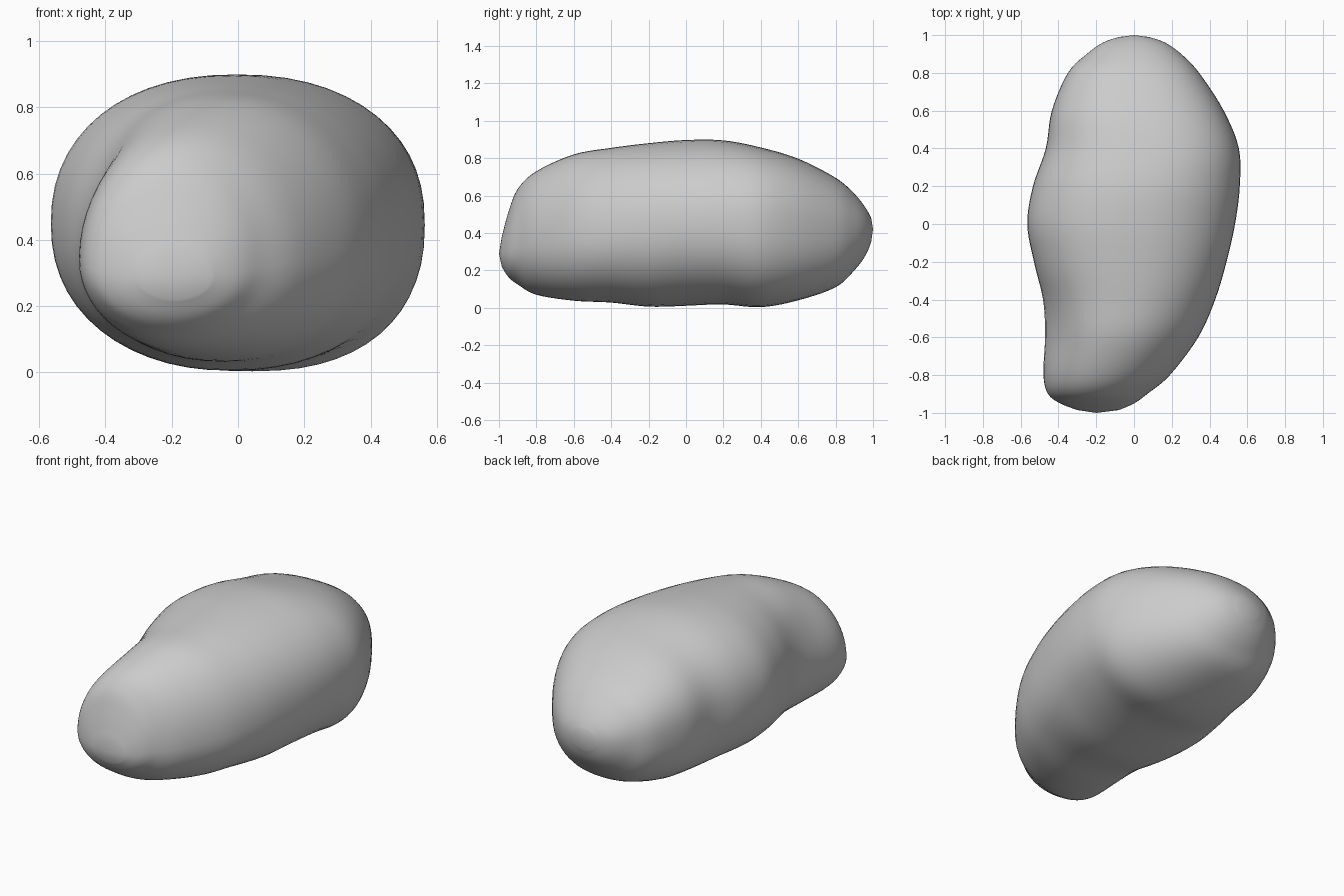
import bpy, bmesh, math
from mathutils import Vector

if "Cube" in bpy.data.objects:
    bpy.data.objects.remove(bpy.data.objects["Cube"])

# Stations: y, left x, right x, bottom z, top z, widest z, squareness
STATIONS = [
    (-0.985, -0.30, -0.08, 0.22, 0.38, 0.29, 2.0),
    (-0.95, -0.39, 0.00, 0.165, 0.51, 0.30, 2.0),
    (-0.90, -0.455, 0.07, 0.125, 0.635, 0.32, 2.0),
    (-0.80, -0.48, 0.19, 0.07, 0.73, 0.34, 2.05),
    (-0.60, -0.475, 0.34, 0.038, 0.82, 0.37, 2.1),
    (-0.40, -0.485, 0.43, 0.028, 0.855, 0.40, 2.15),
    (-0.20, -0.53, 0.49, 0.006, 0.88, 0.43, 2.2),
    (0.00, -0.565, 0.535, 0.008, 0.897, 0.45, 2.2),
    (0.20, -0.535, 0.56, 0.013, 0.895, 0.45, 2.25),
    (0.40, -0.467, 0.555, 0.002, 0.857, 0.44, 2.35),
    (0.60, -0.435, 0.475, 0.04, 0.797, 0.43, 2.4),
    (0.80, -0.35, 0.345, 0.11, 0.695, 0.42, 2.35),
    (0.90, -0.25, 0.25, 0.20, 0.61, 0.42, 2.2),
    (0.96, -0.165, 0.165, 0.28, 0.535, 0.42, 2.1),
    (0.99, -0.08, 0.08, 0.35, 0.48, 0.42, 2.0),
]
# Soft dents: centre, push, radius
DENTS = [
    ((-0.45, -0.55, 0.62), (0.02, 0, -0.006), 0.20),
    ((0.10, 0.15, 0.00), (0, 0, 0.006), 0.22),
]
SIDES, STEPS = 56, 5


def blend(a, b, c, d, t):
    """Smooth curve through b and c."""
    return tuple(0.5 * (2 * q + (r - p) * t + (2 * p - 5 * q + 4 * r - s) * t * t
                        + (3 * q - p - 3 * r + s) * t ** 3)
                 for p, q, r, s in zip(a, b, c, d))


def ring(station):
    """Rounded cross-section with independent extents on its four sides."""
    y, left, right, low, top, zc, power = station
    xc = (left + right) / 2
    points = []
    for i in range(SIDES):
        a = 2 * math.pi * i / SIDES
        c, s = math.cos(a), math.sin(a)
        u = math.copysign(abs(c) ** (2 / power), c)
        v = math.copysign(abs(s) ** (2 / power), s)
        points.append(Vector((xc + u * (right - left) / 2, y,
                              zc + v * ((top - zc) if v > 0 else (zc - low)))))
    return points


def dented(p):
    q = p.copy()
    for centre, push, radius in DENTS:
        d = (p - Vector(centre)).length / radius
        q += Vector(push) * math.exp(-d * d)
    return q


# Pebble-like body lofted through the sections
last = len(STATIONS) - 1
sections = []
for i in range(last):
    quad = [STATIONS[max(0, min(last, i + k))] for k in (-1, 0, 1, 2)]
    sections += [blend(*quad, j / STEPS) for j in range(STEPS)]
sections.append(STATIONS[-1])

bm = bmesh.new()
rings = [[bm.verts.new(dented(p)) for p in ring(s)] for s in sections]
for a, b in zip(rings, rings[1:]):
    for i in range(SIDES):
        j = (i + 1) % SIDES
        bm.faces.new((a[i], a[j], b[j], b[i]))

# Rounded end tips
for loop, tip in ((rings[0], (-0.20, -1.0, 0.29)), (rings[-1], (0, 1.0, 0.42))):
    v = bm.verts.new(tip)
    for i in range(SIDES):
        bm.faces.new((loop[i], loop[(i + 1) % SIDES], v))
bmesh.ops.recalc_face_normals(bm, faces=bm.faces)
for f in bm.faces:
    f.smooth = True

mesh = bpy.data.meshes.new("smooth_stone")
bm.to_mesh(mesh)
bm.free()
bpy.context.collection.objects.link(bpy.data.objects.new("smooth_stone", mesh))
